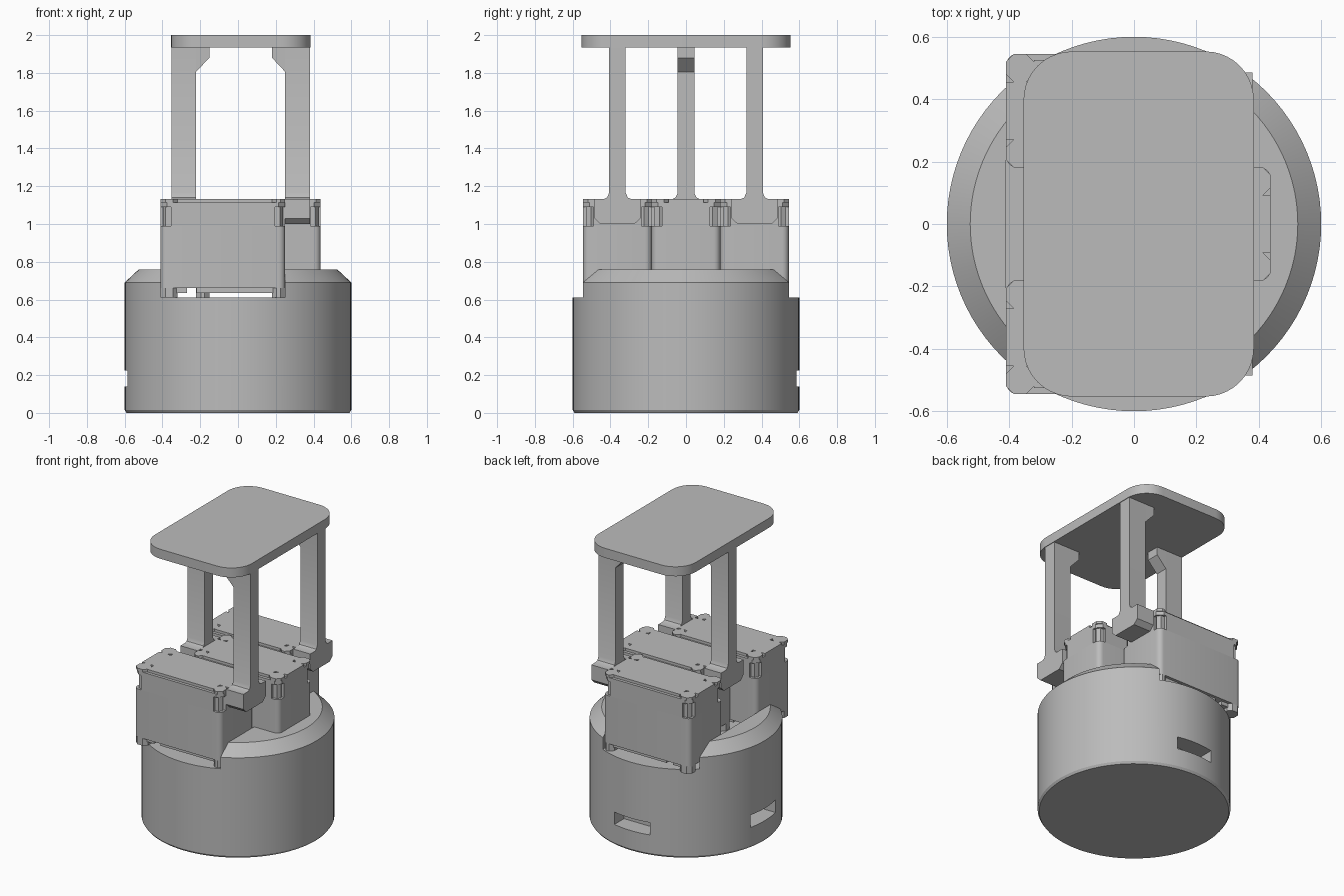
import bpy, bmesh
from math import pi, sin, cos, radians
from mathutils import Vector

if "Cube" in bpy.data.objects:
    bpy.data.objects.remove(bpy.data.objects["Cube"])

grey = bpy.data.materials.new("plain grey")
grey.use_nodes = True
COLOUR = (0.5, 0.5, 0.5, 1)
grey.diffuse_color = COLOUR
grey.node_tree.nodes["Principled BSDF"].inputs["Base Color"].default_value = COLOUR


def finish(name, bm, smooth=True):
    """Turn a bmesh into a shaded, coloured object."""
    bmesh.ops.recalc_face_normals(bm, faces=bm.faces)
    mesh = bpy.data.meshes.new(name)
    bm.to_mesh(mesh)
    bm.free()
    mesh.materials.append(grey)
    ob = bpy.data.objects.new(name, mesh)
    bpy.context.collection.objects.link(ob)
    bpy.ops.object.select_all(action="DESELECT")
    ob.select_set(True)
    bpy.context.view_layer.objects.active = ob
    if smooth:
        bpy.ops.object.shade_smooth_by_angle(angle=radians(30))
    return ob


def prism(bm, points, axis, lo, hi):
    """Extrude a 2D outline along an axis (other axes keep x, y, z order)."""
    def place(p, d):
        c = list(p)
        c.insert(axis, d)
        return bm.verts.new(c)
    low = [place(p, lo) for p in points]
    high = [place(p, hi) for p in points]
    bm.faces.new(low)
    bm.faces.new(high)
    for i in range(len(points)):
        j = (i + 1) % len(points)
        bm.faces.new((low[i], low[j], high[j], high[i]))


def rounded(x0, x1, y0, y1, r=0, n=1):
    """Rectangle outline with rounded corners; n=1 gives plain chamfers."""
    if r == 0:
        return [(x0, y0), (x1, y0), (x1, y1), (x0, y1)]
    centres = [(x1 - r, y1 - r), (x0 + r, y1 - r), (x0 + r, y0 + r), (x1 - r, y0 + r)]
    return [(cx + r * cos(pi / 2 * (q + k / n)), cy + r * sin(pi / 2 * (q + k / n)))
            for q, (cx, cy) in enumerate(centres) for k in range(n + 1)]


# Round base, turned from a profile, with a motor pocket and two side slots
bm = bmesh.new()
profile = [(0, 0), (0.59, 0), (0.6, 0.015), (0.6, 0.69), (0.525, 0.76), (0, 0.76)]
verts = [bm.verts.new((r, 0, z)) for r, z in profile]
edges = [bm.edges.new(pair) for pair in zip(verts, verts[1:])]
bmesh.ops.spin(bm, geom=verts + edges, cent=(0, 0, 0), axis=(0, 0, 1),
               angle=2 * pi, steps=96)
bmesh.ops.remove_doubles(bm, verts=bm.verts, dist=1e-4)
base = finish("round_base", bm, smooth=False)

bm = bmesh.new()
prism(bm, rounded(-0.41, 0.25, -0.8, 0.8), 2, 0.61, 0.9)
prism(bm, rounded(-0.135, 0.135, 0.48, 0.7), 2, 0.14, 0.225)
prism(bm, rounded(-0.7, -0.48, -0.135, 0.135), 2, 0.14, 0.225)
cutter = finish("base_cutter", bm, smooth=False)
cutter.hide_render = True
cut = base.modifiers.new("pocket_and_slots", "BOOLEAN")
cut.object = cutter
cut.solver = "EXACT"
bpy.context.view_layer.objects.active = base
bpy.ops.object.modifier_apply(modifier=cut.name)
bpy.data.objects.remove(cutter)
base.select_set(True)
bpy.ops.object.shade_smooth_by_angle(angle=radians(30))

# Motor limits in its own frame; the post end is +x
X0, X1, W = -0.41, 0.25, 0.182


def motor(name, shift, y, turn):
    bm = bmesh.new()
    # Underside pads, leaving a cable channel between them
    for a, b in ((-0.38, -0.27), (-0.22, 0.22)):
        prism(bm, rounded(a, b, -W + 0.02, W - 0.02), 2, 0.635, 0.66)
    # Main block with rounded upright edges
    prism(bm, rounded(X0, X1, -W, W, 0.035, 5), 2, 0.66, 0.99)
    # Necked band: a cross shape that leaves the screw corners open
    n = 0.055
    prism(bm, rounded(X0 + n, X1 - n, -W, W), 2, 0.99, 1.09)
    prism(bm, rounded(X0, X1, -W + n, W - n), 2, 0.99, 1.09)
    # Lid with a raised centre
    prism(bm, rounded(X0, X1, -W, W, 0.035), 2, 1.09, 1.115)
    prism(bm, rounded(X0, X1, -W + 0.09, W - 0.09), 2, 1.115, 1.133)
    prism(bm, rounded(X0 + 0.09, X1 - 0.07, -W + 0.02, W - 0.02), 2, 1.115, 1.133)
    # Corner ears, feet and screw columns
    for sx in (0, 1):
        for sy in (-1, 1):
            xa, xb = ((X0, X0 + 0.09), (X1 - 0.07, X1))[sx]
            ya, yb = sorted((sy * W, sy * (W - 0.09)))
            prism(bm, rounded(xa, xb, ya, yb, 0.025), 2, 1.115, 1.133)
            prism(bm, rounded(xa, xb, ya, yb, 0.025), 2, 0.61, 0.66)
            cx = (X0 + 0.042, X1 - 0.042)[sx]
            cy = sy * (W - 0.042)
            hexagon = [(cx + 0.03 * cos(k * pi / 3), cy + 0.03 * sin(k * pi / 3))
                       for k in range(6)]
            prism(bm, hexagon, 2, 0.99, 1.09)
    for v in bm.verts:
        v.co = Vector((turn * v.co.x + shift, turn * v.co.y + y, v.co.z))
    finish(name, bm)


def post(name, shift, y, turn):
    bm = bmesh.new()
    # Upright and foot as one outline seen from the side, with filleted joins
    half = [(0.09, 1.0), (0.122, 1.03), (0.122, 1.133), (0.07, 1.133),
            (0.055, 1.14), (0.044, 1.165), (0.044, 1.94)]
    outline = half + [(-a, z) for a, z in reversed(half)]
    prism(bm, outline, 0, X1, 0.38)
    # Sloped bracket under the platform
    prism(bm, [(0.255, 1.8), (0.18, 1.88), (0.18, 1.94), (0.255, 1.94)], 1, -0.044, 0.044)
    for v in bm.verts:
        v.co = Vector((turn * v.co.x + shift, turn * v.co.y + y, v.co.z))
    finish(name, bm)


# Three motors and posts, the middle set turned around
for label, shift, y, turn in (("front", 0, -0.363, 1),
                              ("middle", 0.028, 0, -1),
                              ("back", 0, 0.363, 1)):
    motor(label + "_motor", shift, y, turn)
    post(label + "_post", shift, y, turn)

# Top platform
bm = bmesh.new()
prism(bm, rounded(-0.354, 0.384, -0.553, 0.553, 0.155, 10), 2, 1.935, 2.0)
finish("top_platform", bm)
